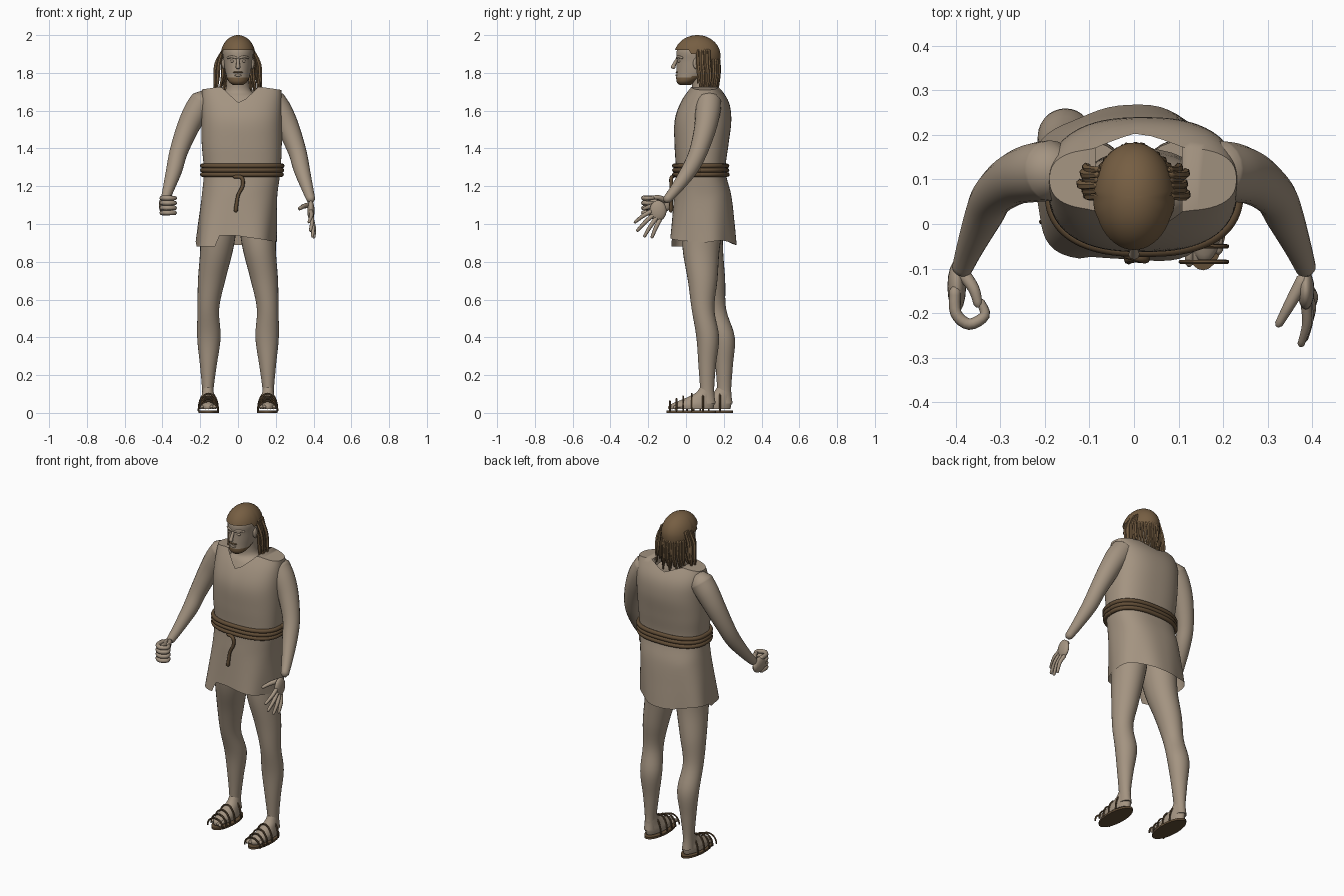
import bpy, bmesh, random
from math import sin, cos, pi, tau, radians, sqrt, copysign
from mathutils import Vector

random.seed(4)
if "Cube" in bpy.data.objects:
    bpy.data.objects.remove(bpy.data.objects["Cube"])


def material(name, rgb):
    m = bpy.data.materials.new(name)
    m.use_nodes = True
    m.diffuse_color = (*rgb, 1)
    m.node_tree.nodes["Principled BSDF"].inputs["Base Color"].default_value = (*rgb, 1)
    return m


BEIGE = material("warm_beige", (.37, .295, .22))
HAIR = material("brown_hair", (.18, .112, .055))
LEATHER = material("dark_leather", (.12, .074, .037))


def finish(name, bm, *mats):
    """Clean up a bmesh and turn it into a smooth-shaded object."""
    bmesh.ops.remove_doubles(bm, verts=bm.verts, dist=.0002)
    bmesh.ops.recalc_face_normals(bm, faces=bm.faces)
    mesh = bpy.data.meshes.new(name)
    bm.to_mesh(mesh)
    bm.free()
    for m in mats:
        mesh.materials.append(m)
    mesh.shade_smooth()
    mesh.set_sharp_from_angle(angle=radians(55))
    obj = bpy.data.objects.new(name, mesh)
    bpy.context.collection.objects.link(obj)
    return obj


def skin(rings, caps=True):
    """Join rings of points with quads."""
    bm = bmesh.new()
    rows = [[bm.verts.new(p) for p in ring] for ring in rings]
    n = len(rows[0])
    for a, b in zip(rows, rows[1:]):
        for i in range(n):
            j = (i + 1) % n
            bm.faces.new((a[i], a[j], b[j], b[i]))
    if caps:
        bm.faces.new(rows[0])
        bm.faces.new(rows[-1])
    return bm, rows


def spline(keys, steps):
    """Smooth interpolation through tuples of any length."""
    out = []
    last = len(keys) - 1
    for i in range(last):
        p0, p1, p2, p3 = (keys[min(max(i + d, 0), last)] for d in (-1, 0, 1, 2))
        for s in range(steps):
            t = s / steps
            out.append(tuple(b + t / 2 * (c - a + t * (2*a - 5*b + 4*c - d + t * (3*b - a - 3*c + d)))
                             for a, b, c, d in zip(p0, p1, p2, p3)))
    return out + [keys[-1]]


def loft(name, keys, *mats, n=28, steps=5):
    """Stack horizontal ellipses given as (z, x, y, x radius, y radius)."""
    rings = [[(x + rx * cos(tau * i / n), y + ry * sin(tau * i / n), z) for i in range(n)]
             for z, x, y, rx, ry in spline(keys, steps)]
    return finish(name, skin(rings)[0], *mats)


def tube(name, keys, mat, n=8, steps=4):
    """Round-ended tube through (x, y, z, radius) points."""
    path = spline(keys, steps)
    pts = [Vector(p[:3]) for p in path]
    radii = [p[3] for p in path]
    d0, d1 = (pts[0] - pts[1]).normalized(), (pts[-1] - pts[-2]).normalized()
    pts = [pts[0] + d0 * radii[0] * .7] + pts + [pts[-1] + d1 * radii[-1] * .7]
    radii = [radii[0] * .5] + radii + [radii[-1] * .5]
    u = d0.orthogonal()
    rings = []
    for i, (p, r) in enumerate(zip(pts, radii)):
        t = (pts[min(i + 1, len(pts) - 1)] - pts[max(i - 1, 0)]).normalized()
        u = (u - t * u.dot(t)).normalized()
        v = t.cross(u)
        rings.append([p + r * (cos(tau * k / n) * u + sin(tau * k / n) * v) for k in range(n)])
    return finish(name, skin(rings)[0], mat)


def ball(name, centre, size, mat):
    bm = bmesh.new()
    bmesh.ops.create_uvsphere(bm, u_segments=16, v_segments=10, radius=1)
    bmesh.ops.scale(bm, vec=size, verts=bm.verts)
    bmesh.ops.translate(bm, vec=centre, verts=bm.verts)
    return finish(name, bm, mat)


# Tunic: sections of (z, x, y, x radius, y radius)
TUNIC = spline([(.86, -.015, .085, .215, .178), (1, -.005, .088, .208, .166),
                (1.15, .008, .088, .2, .152), (1.28, .022, .078, .203, .132),
                (1.42, .02, .082, .212, .143), (1.55, .02, .09, .213, .15),
                (1.65, .02, .1, .213, .125), (1.74, .02, .1, .208, .065)], 6)


def tunic_point(a, z, grow=0.0):
    for lo, hi in zip(TUNIC, TUNIC[1:]):
        if z <= hi[0]:
            break
    f = (z - lo[0]) / (hi[0] - lo[0])
    x, y, rx, ry = (p + f * (q - p) for p, q in zip(lo[1:], hi[1:]))
    c, s = cos(a), sin(a)
    drape = 1 + .05 * sin(5 * a + .6) * max(0, (1.15 - z) / .3)
    return Vector((x + (rx * drape + grow) * copysign(abs(c) ** .8, c),
                   y + (ry * drape + grow) * copysign(abs(s) ** .8, s), z))


def build_tunic(n=64, levels=40):
    columns, spread = [], []
    for i in range(n):
        a = tau * (i + .5) / n
        x = tunic_point(a, 1.65).x - .01
        d = abs(x)
        drop = .09 if sin(a) < 0 else .04
        top = 1.725 - drop * max(0, 1 - d / .1) - .15 * max(0, d - .12)
        hem = .9 + .012 * sin(3 * a)
        if sin(a) < 0:
            hem = .88 if x < -.08 else .94 - .15 * max(0, x)
        columns.append([tunic_point(a, hem + (top - hem) * k / levels) for k in range(levels + 1)])
        spread.append(d)
    bm, rows = skin(list(zip(*columns)), caps=False)
    # Shoulder straps bridge front to back outside the neck opening
    edge = rows[-1]
    for i in range(n // 2 - 1):
        if min(spread[i], spread[i + 1]) > .09:
            bm.faces.new((edge[i], edge[i + 1], edge[n - 2 - i], edge[n - 1 - i]))
    finish("tunic", bm, BEIGE)


build_tunic()

# Rope belt with a hanging end
for k in range(3):
    z = 1.262 + .023 * k
    loop = [(*tunic_point(tau * i / 40, z, .007), .0125) for i in range(41)]
    tube(f"belt_rope_{k + 1}", loop, LEATHER, steps=2)
tube("belt_tail", [(-.02, -.068, 1.25, .009), (.02, -.078, 1.245, .01), (.024, -.078, 1.2, .01),
                   (0, -.078, 1.15, .009), (-.012, -.08, 1.07, .011)], LEATHER)

# Chest and neck
loft("chest_and_neck", [(1.45, .02, .07, .15, .1), (1.6, .015, .07, .15, .092), (1.67, .01, .08, .11, .075),
                        (1.71, 0, .09, .066, .058), (1.8, 0, .08, .058, .055)], BEIGE)

# Head, with the beard chosen by height
head = loft("head", [(1.735, 0, -.005, .025, .028), (1.755, 0, .005, .05, .055), (1.8, 0, .045, .066, .096),
                     (1.86, 0, .058, .075, .107), (1.92, 0, .06, .08, .108), (1.97, 0, .055, .05, .066)],
            BEIGE, HAIR, n=40, steps=6)
for f in head.data.polygons:
    c = f.center
    f.material_index = int(c.y < .07 and c.z < 1.772 + .25 * max(0, c.y))

# Face
tube("nose", [(0, -.047, 1.872, .008), (0, -.062, 1.845, .01), (0, -.068, 1.83, .013)], BEIGE)
ball("lips", (0, -.046, 1.787), (.02, .01, .007), BEIGE)
ball("moustache", (0, -.046, 1.803), (.026, .009, .005), HAIR)
for side, s in (("left", 1), ("right", -1)):
    ball(side + "_eye", (s * .029, -.035, 1.862), (.012, .01, .008), BEIGE)
    tube(side + "_brow", [(s * .01, -.046, 1.88, .007), (s * .033, -.041, 1.885, .007),
                          (s * .055, -.02, 1.88, .006)], BEIGE)
    ball(side + "_ear", (s * .077, .055, 1.85), (.01, .018, .03), BEIGE)


# Hair cap with a straight fringe, longer at the back
def build_hair_cap(n=48, levels=14):
    columns = []
    for i in range(n):
        a = tau * i / n
        bottom = 1.92 if sin(a) < -.3 else 1.9 if sin(a) < .1 else 1.82
        column = []
        for k in range(levels + 1):
            z = 2 - (2 - bottom) * (1 - cos(k / levels * pi / 2))
            h = (z - 1.89) / .11
            r = sqrt(max(0, 1 - h * h)) if h > 0 else 1 + .1 * h
            column.append((.092 * r * cos(a), .06 + .123 * r * sin(a), z))
        columns.append(column)
    finish("hair_cap", skin(list(zip(*columns)), caps=False)[0], HAIR)


build_hair_cap()

# Loose strands round the back, thicker locks at the sides
for k in range(19):
    a = pi * (.06 + .88 * k / 18)
    wave, end = random.uniform(-.008, .008), random.uniform(1.67, 1.72)
    x, y = .088 * cos(a), .06 + .115 * sin(a)
    tube(f"back_strand_{k + 1}", [(x, y, 1.87, .008), (x + wave, y, 1.79, .009),
                                  (x * 1.1 - wave, y - .012, end, .004)], HAIR, n=6)
for s in (1, -1):
    for k in range(6):
        y = .062 + .012 * k
        out, end = random.uniform(.1, .12), random.uniform(1.68, 1.76)
        tube(f"{'left' if s > 0 else 'right'}_lock_{k + 1}",
             [(s * .08, y, 1.92, .007), (s * (out - .005), y, 1.85, .01),
              (s * out, y + .006, 1.78, .01), (s * (out + .004), y, end, .005)], HAIR, n=6)

# Legs, feet and sandals; the right leg stands further back
LEG = [(1.12, .1, .085, .09, .1), (.97, .105, .085, .095, .105), (.85, .115, .08, .086, .096),
       (.7, .14, .088, .072, .078), (.55, .157, .09, .057, .06), (.4, .154, .115, .062, .06),
       (.25, .157, .112, .044, .046), (.12, .16, .112, .03, .037), (.05, .16, .115, .032, .042)]
FOOT = [(.02, .158, .03, .043, .115), (.045, .158, .035, .045, .115), (.075, .158, .07, .037, .08),
        (.105, .159, .1, .031, .05), (.14, .16, .112, .027, .034)]
for side, s in (("left", 1), ("right", -1)):
    back = 0 if s > 0 else .09

    def placed(keys):
        return [(z, s * x, y + back * min(1, max(0, (1 - z) / .65)), rx, ry) for z, x, y, rx, ry in keys]

    loft(side + "_leg", placed(LEG), BEIGE)
    loft(side + "_foot", placed(FOOT), BEIGE)
    loft(side + "_sole", placed([(0, .155, .028, .055, .132), (.012, .155, .028, .055, .132)]),
         LEATHER, steps=1)
    for k in range(5):
        x, y = s * (.124 + .0165 * k), back - .088 + .007 * k
        tube(f"{side}_toe_{k + 1}", [(x, y + .05, .036, .011), (x, y + .02, .036, .01),
                                     (x, y, .028, .01)], BEIGE)
    for k, (y, h) in enumerate(((-.085, .05), (-.05, .062), (-.015, .075), (.03, .09), (.09, .1))):
        arc = [(s * .157 + .052 * cos(pi * i / 8), y + back, .012 + h * sin(pi * i / 8), .005)
               for i in range(9)]
        tube(f"{side}_strap_{k + 1}", arc, LEATHER, n=6, steps=2)

# Arms
ARM = [(.185, .12, 1.65, .068), (.225, .115, 1.59, .066), (.27, .1, 1.5, .058), (.315, .064, 1.38, .048),
       (.337, .02, 1.29, .043), (.367, -.05, 1.19, .031), (.386, -.1, 1.13, .023)]
for side, s in (("left", 1), ("right", -1)):
    tube(side + "_arm", [(s * x, y, z, r) for x, y, z, r in ARM], BEIGE, n=20, steps=5)

# Open left hand
ball("left_palm", (.386, -.148, 1.07), (.019, .045, .055), BEIGE)
for k, (x, y, z) in enumerate(((.375, -.27, 1.01), (.383, -.258, .965), (.394, -.22, .935), (.402, -.18, .93))):
    base = Vector((.386, -.178 + .013 * k, 1.07 - .016 * k))
    mid = base.lerp(Vector((x, y, z)), .5) + Vector((.008, 0, .005))
    tube(f"left_finger_{k + 1}", [(*base, .012), (*mid, .011), (x, y, z, .008)], BEIGE)
tube("left_thumb", [(.38, -.125, 1.1, .016), (.35, -.18, 1.095, .013), (.325, -.225, 1.08, .009)], BEIGE)

# Closed right hand
ball("right_palm", (-.398, -.14, 1.1), (.021, .06, .045), BEIGE)
for k in range(4):
    z = 1.137 - .026 * k
    tube(f"right_finger_{k + 1}", [(-.402, -.15, z, .013), (-.4, -.2, z, .013), (-.37, -.225, z, .013),
                                   (-.335, -.205, z, .012), (-.345, -.175, z, .01)], BEIGE)
tube("right_thumb", [(-.385, -.11, 1.125, .016), (-.36, -.145, 1.14, .013), (-.35, -.18, 1.14, .01)], BEIGE)
